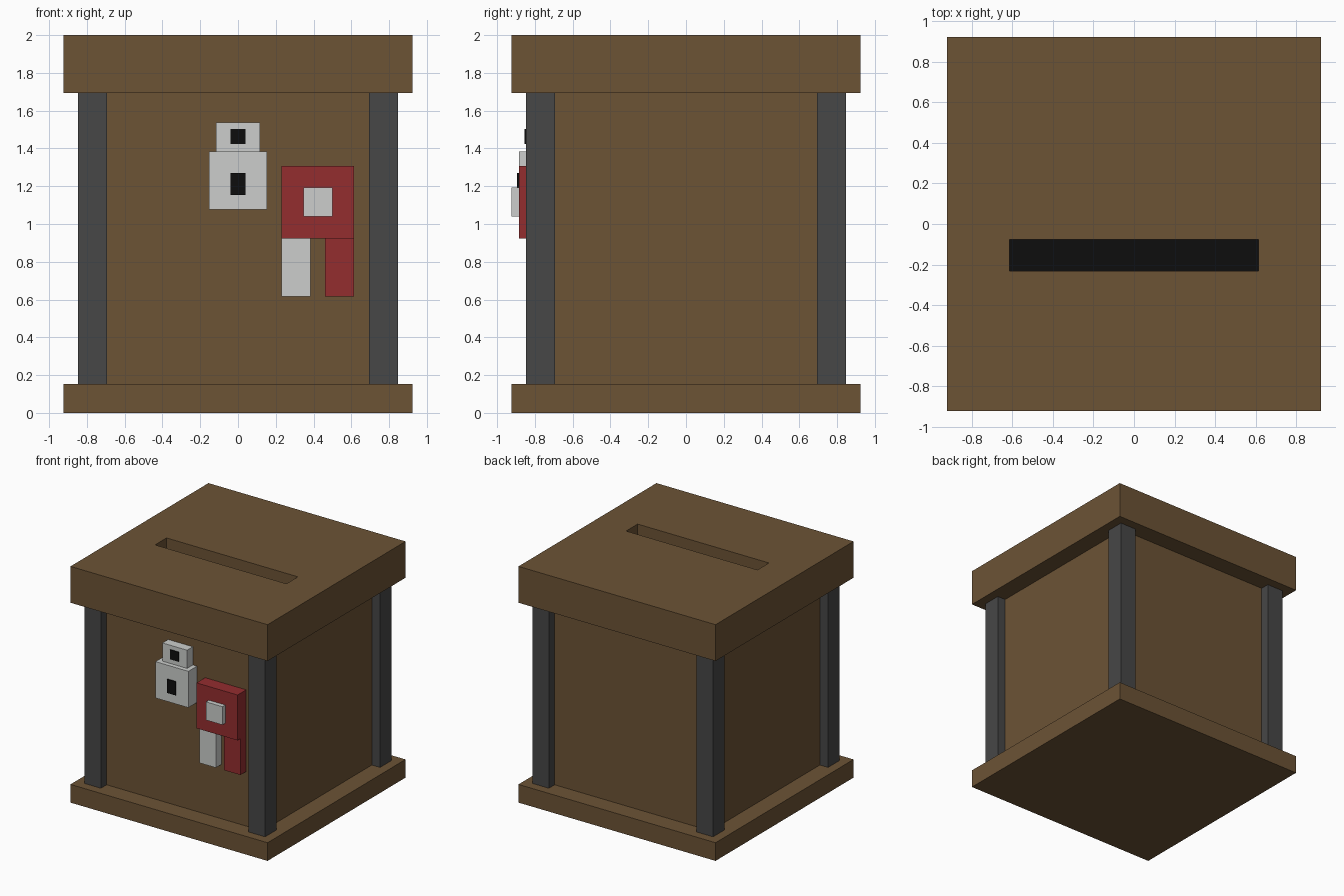
import bpy
import bmesh

cube = bpy.data.objects.get("Cube")
if cube:
    bpy.data.objects.remove(cube, do_unlink=True)

U = 2 / 26  # grid unit shared by every part


def material(name, rgb):
    """Flat material from 0-255 sRGB values."""
    lin = [((c / 255 + 0.055) / 1.055) ** 2.4 if c > 10 else c / 255 / 12.92 for c in rgb]
    m = bpy.data.materials.new(name)
    m.use_nodes = True
    m.diffuse_color = (*lin, 1)
    bsdf = m.node_tree.nodes["Principled BSDF"]
    bsdf.inputs["Base Color"].default_value = (*lin, 1)
    bsdf.inputs["Roughness"].default_value = 0.9
    return m


BROWN = material("brown_wood", (108, 83, 53))
GREY = material("dark_grey", (71, 71, 71))
WHITE = material("off_white", (204, 206, 204))
RED = material("red", (148, 45, 47))
BLACK = material("black", (13, 13, 13))


def finish(name, bm, mat):
    bmesh.ops.recalc_face_normals(bm, faces=bm.faces)
    mesh = bpy.data.meshes.new(name)
    bm.to_mesh(mesh)
    bm.free()
    mesh.materials.append(mat)
    obj = bpy.data.objects.new(name, mesh)
    bpy.context.collection.objects.link(obj)
    return obj


def box(name, mat, x, y, z):
    """Box from (min, max) ranges along each axis, in grid units."""
    bm = bmesh.new()
    bmesh.ops.create_cube(bm, size=1)
    for v in bm.verts:
        v.co = [U * (r[0] if c < 0 else r[1]) for c, r in zip(v.co, (x, y, z))]
    return finish(name, bm, mat)


def slotted_slab(name, mat, outer, slot_x, slot_y, z):
    """Square slab with a rectangular slot cut right through it."""
    bm = bmesh.new()

    def ring(xr, yr, h):
        corners = ((0, 0), (1, 0), (1, 1), (0, 1))
        return [bm.verts.new((U * xr[i], U * yr[j], U * h)) for i, j in corners]

    o = (-outer, outer)
    loops = [ring(o, o, z[0]), ring(o, o, z[1]),
             ring(slot_x, slot_y, z[1]), ring(slot_x, slot_y, z[0])]
    for a, b in zip(loops, loops[1:] + loops[:1]):
        for i in range(4):
            k = (i + 1) % 4
            bm.faces.new((a[i], a[k], b[k], b[i]))
    return finish(name, bm, mat)


# Box body, base and slotted lid
box("base", BROWN, (-12, 12), (-12, 12), (0, 2))
box("body", BROWN, (-10, 10), (-10, 10), (2, 22))
slotted_slab("lid", BROWN, 12, (-8, 8), (-3, -1), (22, 26))
box("slot_floor", BLACK, (-8, 8), (-3, -1), (22, 22.1))

# Corner posts
for sx, side in ((-1, "right"), (1, "left")):
    for sy, end in ((-1, "front"), (1, "back")):
        box(f"{end}_{side}_post", GREY, sorted((sx * 9, sx * 11)),
            sorted((sy * 9, sy * 11)), (2, 22))

# Padlock-like white blocks on the front
box("upper_block", WHITE, (-1.5, 1.5), (-11, -10), (18, 20))
box("upper_block_mark", BLACK, (-0.53, 0.53), (-11.1, -11), (18.5, 19.55))
box("lower_block", WHITE, (-2, 2), (-11.5, -10), (14, 18))
box("lower_block_mark", BLACK, (-0.53, 0.53), (-11.62, -11.5), (15, 16.5))

# Red block with two hanging legs
box("red_block", RED, (3, 8), (-11.5, -10), (12, 17))
box("red_block_knob", WHITE, (4.5, 6.5), (-12, -11.5), (13.5, 15.5))
box("white_leg", WHITE, (3, 5), (-11, -10), (8, 12))
box("red_leg", RED, (6, 8), (-11, -10), (8, 12))
